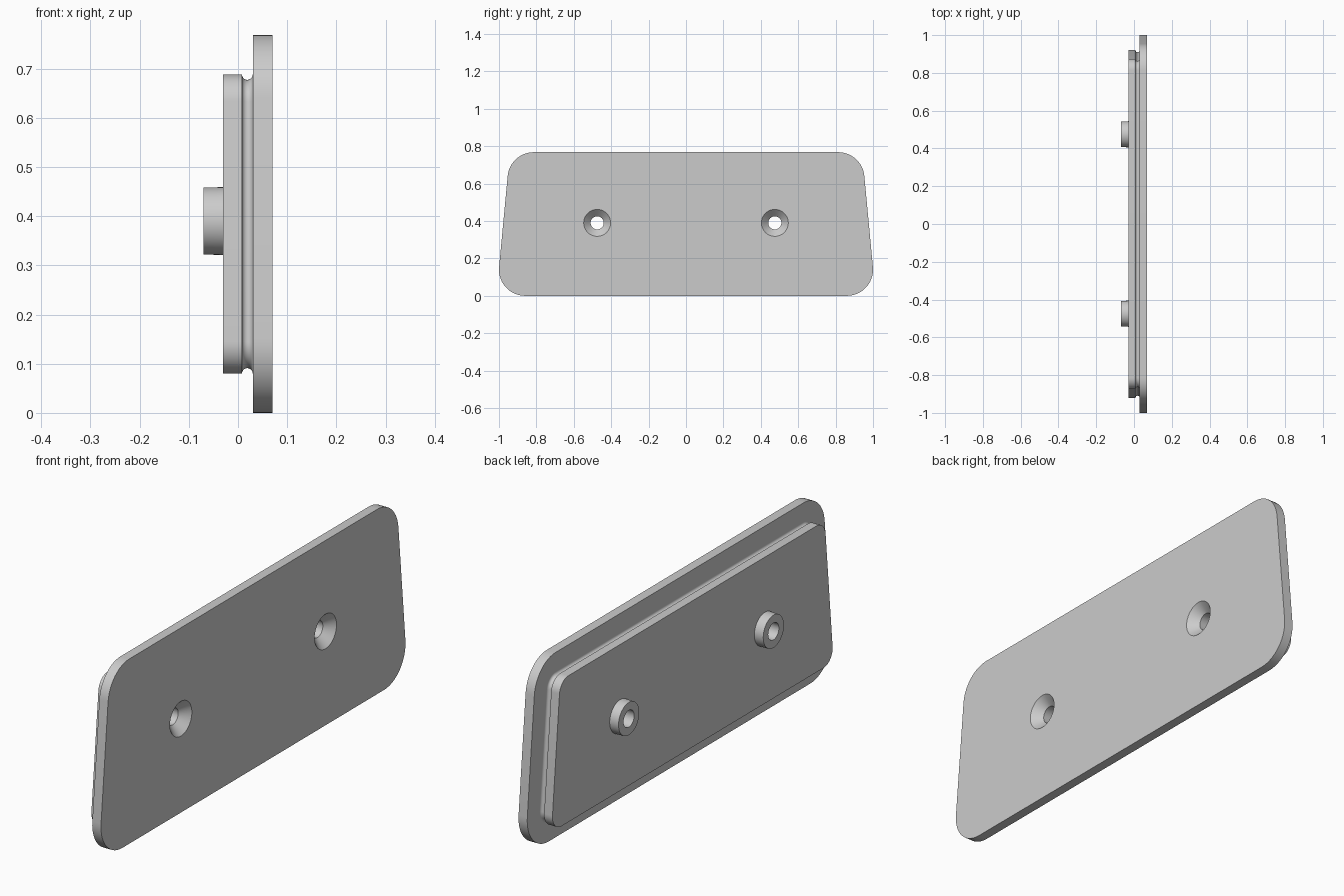
import bpy, bmesh
from math import sin, cos, pi, radians
from mathutils import Vector

cube = bpy.data.objects.get("Cube")
if cube:
    bpy.data.objects.remove(cube)

TILT = radians(5.4)            # lean of the tapered ends
RADIUS = 0.14                  # corner radius of the large plate
HOLE_Y, HOLE_Z = 0.475, 0.39   # screw positions
ARC, ROUND = 14, 48            # segments per corner and per hole

grey = bpy.data.materials.new("plain_grey")
grey.use_nodes = True
grey.diffuse_color = (0.6, 0.6, 0.6, 1)
grey.node_tree.nodes["Principled BSDF"].inputs["Base Color"].default_value = (0.6, 0.6, 0.6, 1)


def plate_ring(x, inset):
    """Rounded trapezoid outline, shrunk by inset."""
    half = []
    for cy, cz, a0, a1 in ((0.86, RADIUS, -pi / 2, TILT), (0.814, 0.768 - RADIUS, TILT, pi / 2)):
        for i in range(ARC + 1):
            a = a0 + (a1 - a0) * i / ARC
            r = RADIUS - inset
            half.append((cy + r * cos(a), cz + r * sin(a)))
    return [Vector((x, y, z)) for y, z in half] + [Vector((x, -y, z)) for y, z in reversed(half)]


def round_ring(x, radius, y):
    steps = [2 * pi * i / ROUND for i in range(ROUND)]
    return [Vector((x, y + radius * cos(a), HOLE_Z + radius * sin(a))) for a in steps]


def loft(bm, rings):
    """Skin consecutive rings and return the first and last loops."""
    loops = [[bm.verts.new(p) for p in ring] for ring in rings]
    for a, b in zip(loops, loops[1:]):
        for i in range(len(a)):
            j = (i + 1) % len(a)
            bm.faces.new((a[i], a[j], b[j], b[i]))
    return loops[0], loops[-1]


def fill(bm, loops):
    """Close a flat face whose inner loops are openings."""
    edges = [bm.edges.get((l[i - 1], l[i])) for l in loops for i in range(len(l))]
    bmesh.ops.triangle_fill(bm, edges=edges, use_beauty=True)


bm = bmesh.new()

# Rim: inner plate, round groove, then the large face plate
groove = [(0.019 - 0.011 * cos(pi * i / 10), 0.08 + 0.011 * sin(pi * i / 10)) for i in range(11)]
rim = [(-0.03, 0.08)] + groove + [(0.03, 0), (0.07, 0)]
back, front = loft(bm, [plate_ring(x, inset) for x, inset in rim])
backs, fronts = [back], [front]

# Screw bosses with a through hole and countersink
boss = [(-0.03, 0.069), (-0.07, 0.068), (-0.07, 0.035), (0.033, 0.035), (0.07, 0.072)]
for side in (-1, 1):
    first, last = loft(bm, [round_ring(x, r, side * HOLE_Y) for x, r in boss])
    backs.append(first)
    fronts.append(last)

# Flat back and front faces
fill(bm, backs)
fill(bm, fronts)
bmesh.ops.recalc_face_normals(bm, faces=bm.faces)

mesh = bpy.data.meshes.new("cover_plate")
bm.to_mesh(mesh)
bm.free()
mesh.materials.append(grey)
plate = bpy.data.objects.new("cover_plate", mesh)
bpy.context.collection.objects.link(plate)
bpy.ops.object.select_all(action="DESELECT")
plate.select_set(True)
bpy.context.view_layer.objects.active = plate
bpy.ops.object.shade_smooth_by_angle(angle=radians(25))
